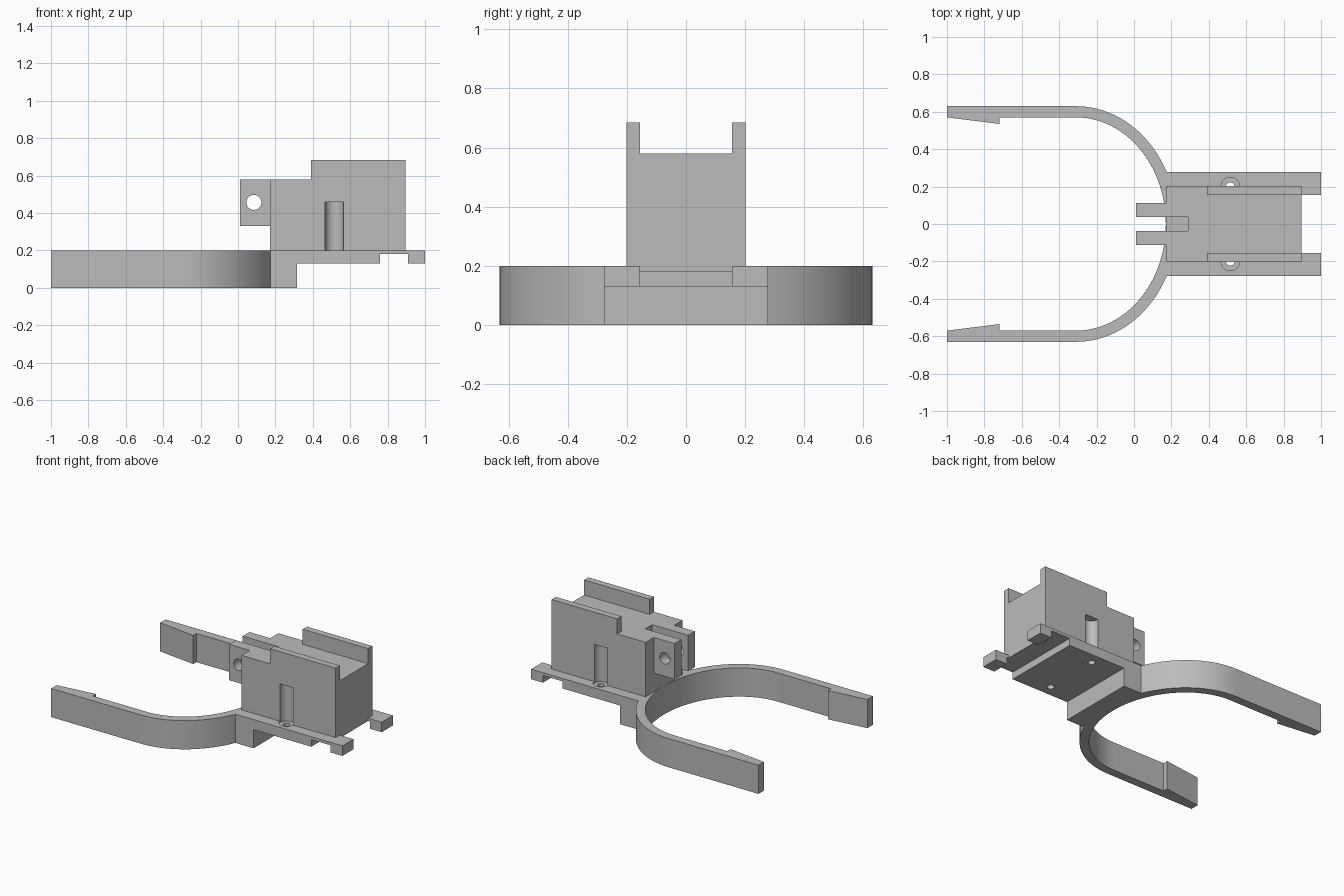
import bpy, bmesh, math
from mathutils import Vector

cube = bpy.data.objects.get("Cube")
if cube:
    bpy.data.objects.remove(cube, do_unlink=True)

grey = bpy.data.materials.new("light grey")
grey.use_nodes = True
grey.diffuse_color = (0.5, 0.5, 0.5, 1)
grey.node_tree.nodes["Principled BSDF"].inputs["Base Color"].default_value = (0.5, 0.5, 0.5, 1)


def prism(name, points, offset):
    """Extrude a closed outline of 3D points along an offset."""
    bm = bmesh.new()
    face = bm.faces.new([bm.verts.new(p) for p in points])
    result = bmesh.ops.extrude_face_region(bm, geom=[face])
    moved = [v for v in result["geom"] if isinstance(v, bmesh.types.BMVert)]
    bmesh.ops.translate(bm, verts=moved, vec=Vector(offset))
    bmesh.ops.recalc_face_normals(bm, faces=bm.faces)
    mesh = bpy.data.meshes.new(name)
    bm.to_mesh(mesh)
    bm.free()
    mesh.materials.append(grey)
    obj = bpy.data.objects.new(name, mesh)
    bpy.context.collection.objects.link(obj)
    return obj


def box(name, x, y, z):
    outline = [(x[0], y[0], z[0]), (x[1], y[0], z[0]), (x[1], y[1], z[0]), (x[0], y[1], z[0])]
    return prism(name, outline, (0, 0, z[1] - z[0]))


def rod(name, x, y, radius, z):
    """Upright round cutter."""
    steps = [math.tau * i / 32 for i in range(32)]
    ring = [(x + radius * math.cos(a), y + radius * math.sin(a), z[0]) for a in steps]
    return prism(name, ring, (0, 0, z[1] - z[0]))


def combine(target, tool, operation):
    """Join or cut with a helper object, then remove the helper."""
    tool.hide_render = True
    mod = target.modifiers.new("combine", "BOOLEAN")
    mod.operation = operation
    mod.solver = "EXACT"
    mod.object = tool
    bpy.context.view_layer.objects.active = target
    bpy.ops.object.modifier_apply(modifier=mod.name)
    bpy.data.objects.remove(tool, do_unlink=True)


# Base plate with a deep front block and hooked rear tabs, as a side profile
side = [(0.17, 0), (0.315, 0), (0.315, 0.13), (0.76, 0.13), (0.76, 0.18),
        (0.91, 0.18), (0.91, 0.13), (1, 0.13), (1, 0.2), (0.17, 0.2)]
base = prism("base_with_fork_arms", [(x, -0.278, z) for x, z in side], (0, 0.556, 0))

# Curved fork: elliptical bend, straight arms and wedge-shaped catches
angles = [math.pi / 2 * (1 - i / 24) for i in range(49)]


def bend(a, b):
    return [(-0.31 + a * math.cos(t), b * math.sin(t)) for t in angles]


outer = [(-1, 0.63)] + bend(0.54, 0.63) + [(-1, -0.63)]
inner = [(-1, 0.57), (-0.72, 0.535), (-0.72, 0.57)] + bend(0.48, 0.57)
inner += [(-0.72, -0.57), (-0.72, -0.535), (-1, -0.57)]
fork = prism("fork", [(x, y, 0) for x, y in outer + inner[::-1]], (0, 0, 0.2))
combine(base, fork, "UNION")
combine(base, box("rear_notch", (0.895, 1.1), (-0.155, 0.155), (0, 0.4)), "DIFFERENCE")

# Housing with raised side rails and front hinge lugs
body = box("housing", (0.17, 0.895), (-0.202, 0.202), (0.2, 0.58))
for s in (-1, 1):
    rail = box("rail", (0.39, 0.895), sorted((s * 0.155, s * 0.202)), (0.5, 0.685))
    combine(body, rail, "UNION")
    lug = box("lug", (0.01, 0.22), sorted((s * 0.038, s * 0.112)), (0.33, 0.58))
    combine(body, lug, "UNION")
combine(body, box("slot", (0.0, 0.288), (-0.038, 0.038), (0.33, 0.7)), "DIFFERENCE")

# Hinge pin hole through both lugs
ring = [(0.085 + 0.04 * math.cos(math.tau * i / 32), -0.3,
         0.457 + 0.04 * math.sin(math.tau * i / 32)) for i in range(32)]
combine(body, prism("pin_hole", ring, (0, 0.6, 0)), "DIFFERENCE")

# Screw recesses on both sides of the housing, with holes through the plate
for s in (-1, 1):
    combine(body, rod("recess", 0.515, s * 0.2, 0.05, (0.1, 0.46)), "DIFFERENCE")
    combine(base, rod("counterbore", 0.515, s * 0.2, 0.05, (0.19, 0.3)), "DIFFERENCE")
    combine(base, rod("screw_hole", 0.515, s * 0.2, 0.023, (0.05, 0.3)), "DIFFERENCE")

# Smooth the curved walls, keep corners crisp
for obj in (base, body):
    bpy.ops.object.select_all(action="DESELECT")
    obj.select_set(True)
    bpy.context.view_layer.objects.active = obj
    bpy.ops.object.shade_smooth_by_angle(angle=math.radians(30))
